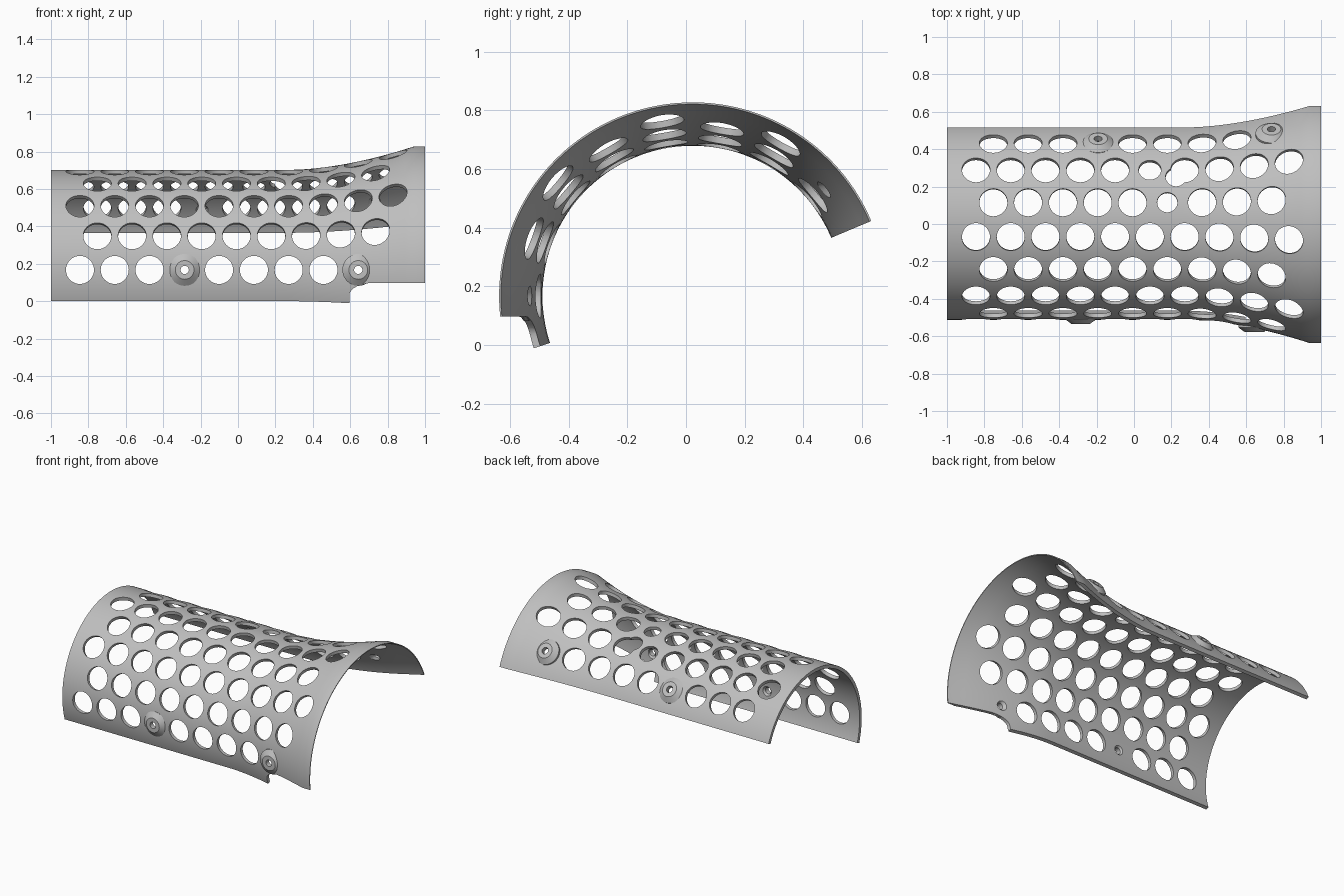
import bpy, bmesh
from math import radians, pi, cos, sin
from mathutils import Matrix

if "Cube" in bpy.data.objects:
    bpy.data.objects.remove(bpy.data.objects["Cube"])

AXIS_Y, AXIS_Z = 0.023, 0.167      # centre line of the shell, running along x
TUBE_R, FLARE_R = 0.535, 0.66
FLARE_X, RIM_X = 0.28, 0.94
PITCH = 0.186

grey = bpy.data.materials.new("plain grey")
grey.use_nodes = True
grey.diffuse_color = (0.52, 0.52, 0.52, 1)
grey.node_tree.nodes["Principled BSDF"].inputs["Base Color"].default_value = grey.diffuse_color


def outer(x):
    t = min(max((x - FLARE_X) / (RIM_X - FLARE_X), 0), 1)
    return TUBE_R + (FLARE_R - TUBE_R) * t ** 1.72


def inner(x):
    lip = max(0, (x - RIM_X) / (1 - RIM_X))
    return outer(x) - 0.023 + 0.017 * lip


def radial(x, deg, r):
    """Frame on the shell whose z points away from the centre line."""
    return (Matrix.Translation((x, AXIS_Y, AXIS_Z))
            @ Matrix.Rotation(radians(90 - deg), 4, 'X')
            @ Matrix.Translation((0, 0, r)))


def make(name, bm):
    bmesh.ops.recalc_face_normals(bm, faces=bm.faces)
    mesh = bpy.data.meshes.new(name)
    bm.to_mesh(mesh)
    bm.free()
    mesh.materials.append(grey)
    ob = bpy.data.objects.new(name, mesh)
    bpy.context.collection.objects.link(ob)
    return ob


def sweep(name, loop, angles, matrix, closed=True):
    """Turn a closed (radius, height) loop about z; open sweeps get end caps."""
    bm = bmesh.new()
    rings = [[bm.verts.new(matrix @ Matrix.Translation((r * cos(a), r * sin(a), h)).translation)
              for r, h in loop] for a in angles]
    n = len(loop)
    pairs = list(zip(rings, rings[1:])) + ([(rings[-1], rings[0])] if closed else [])
    for a, b in pairs:
        for i in range(n):
            j = (i + 1) % n
            bm.faces.new((a[i], a[j], b[j], b[i]))
    if not closed:
        for ring in (rings[0], rings[-1]):
            for i in range(n // 2 - 1):
                bm.faces.new((ring[i], ring[i + 1], ring[n - 2 - i], ring[n - 1 - i]))
    return make(name, bm)


def cut(ob, cutter):
    mod = ob.modifiers.new("cut", 'BOOLEAN')
    mod.operation, mod.solver, mod.object = 'DIFFERENCE', 'EXACT', cutter
    bpy.context.view_layer.objects.active = ob
    bpy.ops.object.modifier_apply(modifier=mod.name)


def drill(bm, x, deg, radius, r=0.6, depth=0.36, top=None):
    bmesh.ops.create_cone(bm, cap_ends=True, segments=40, radius1=radius,
                          radius2=top or radius, depth=depth, matrix=radial(x, deg, r))


def smooth(ob):
    bpy.ops.object.select_all(action='DESELECT')
    ob.select_set(True)
    bpy.context.view_layer.objects.active = ob
    bpy.ops.object.shade_smooth_by_angle(angle=radians(30))


# Flared half-tube shell
stations = [-1 + i * (1 + FLARE_X) / 14 for i in range(14)]
stations += [FLARE_X + i * (RIM_X - FLARE_X) / 14 for i in range(15)] + [1]
along_x = Matrix.Translation((0, AXIS_Y, AXIS_Z)) @ Matrix.Rotation(pi / 2, 4, 'Y')
section = [(outer(x), x) for x in stations] + [(inner(x), x) for x in reversed(stations)]
start, end, steps = -18.2, 157.2, 108
arc = [-pi / 2 - radians(start + (end - start) * i / steps) for i in range(steps + 1)]
shell = sweep("perforated_shell", section, arc, along_x, closed=False)

# Staggered rows of round holes, leaving room for the screw bosses
bosses = {"front_boss_right": (-0.285, 0), "front_boss_left": (0.643, 0),
          "back_boss_right": (-0.192, 141), "back_boss_left": (0.735, 141)}
small = {(5, 5): 0.054, (6, 5): 0.06}
skipped = {(0, 3), (0, 8), (0, 9), (7, 3), (7, 8)}
holes = bmesh.new()
for row in range(8):
    odd = row % 2
    for k in range(9 if odd else 10):
        if (row, k) not in skipped:
            drill(holes, -0.845 + PITCH * (k + odd / 2), row * 20, small.get((row, k), 0.075))
for x, deg in bosses.values():
    drill(holes, x, deg, 0.022)

# Widening of one hole, and countersinks inside the bosses
extras = bmesh.new()
drill(extras, 0.225, 115.5, 0.056)
for x, deg in bosses.values():
    drill(extras, x, deg, 0.048, r=outer(x) - 0.025, depth=0.03, top=0.02)

# Rounded notch under the flared front corner
notch = bmesh.new()
outline = [(0.595, -0.2), (0.595, 0.03)]
outline += [(0.72 - 0.125 * cos(t * pi / 16), 0.03 + 0.067 * sin(t * pi / 16)) for t in range(1, 9)]
outline += [(1.2, 0.097), (1.2, -0.2)]
face = notch.faces.new([notch.verts.new((x, -1, z)) for x, z in outline])
grown = bmesh.ops.extrude_face_region(notch, geom=[face])
bmesh.ops.translate(notch, vec=(0, 1, 0),
                    verts=[v for v in grown["geom"] if isinstance(v, bmesh.types.BMVert)])

for name, bm in (("hole_cutter", holes), ("extra_cutter", extras), ("notch_cutter", notch)):
    cutter = make(name, bm)
    cut(shell, cutter)
    bpy.data.objects.remove(cutter)
smooth(shell)

# Conical screw bosses, trimmed flush with the inside of the shell
turn = [2 * pi * i / 48 for i in range(48)]
core_loop = [(inner(x) + 0.004, x) for x in stations] + [(0.2, 1), (0.2, -1)]
core = sweep("core_cutter", core_loop, [2 * pi * i / 96 for i in range(96)], along_x)
for name, (x, deg) in bosses.items():
    cone = [(0.022, 0.022), (0.05, 0.022), (0.085, -0.004), (0.085, -0.024),
            (0.05, -0.024), (0.022, -0.006)]
    boss = sweep(name, cone, turn, radial(x, deg, outer(x)))
    cut(boss, core)
    smooth(boss)
bpy.data.objects.remove(core)
